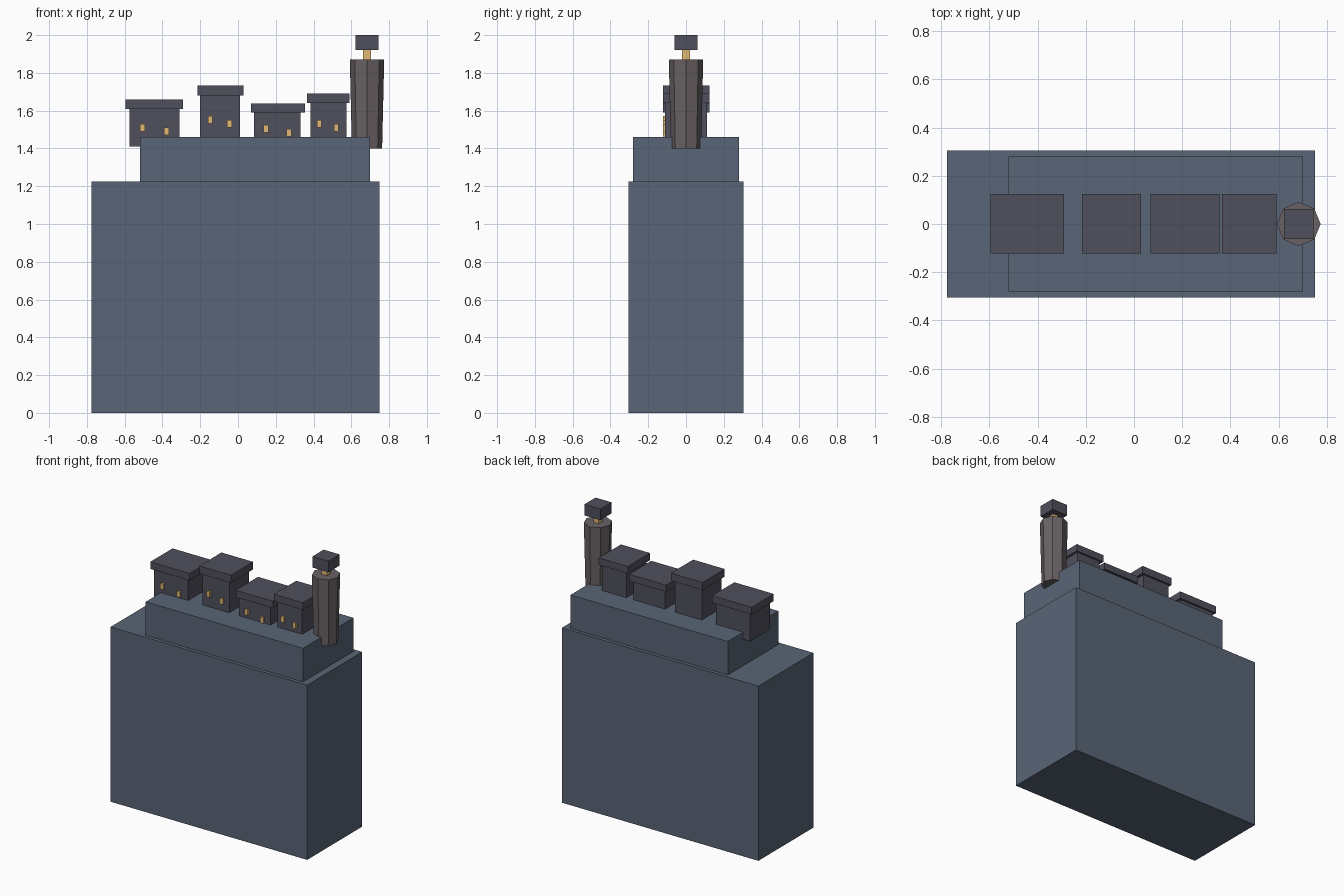
import bpy
from math import pi

if "Cube" in bpy.data.objects:
    bpy.data.objects.remove(bpy.data.objects["Cube"])


def material(name, rgb):
    m = bpy.data.materials.new(name)
    m.diffuse_color = (*rgb, 1)
    m.use_nodes = True
    m.node_tree.nodes["Principled BSDF"].inputs["Base Color"].default_value = m.diffuse_color
    return m


ROCK = material("rock", (0.10, 0.13, 0.18))
HOUSE = material("house_wall", (0.08, 0.08, 0.11))
STONE = material("tower_stone", (0.14, 0.12, 0.13))
GLOW = material("window_glow", (0.75, 0.48, 0.18))


def box(name, x, y, z, mat):
    """Box from (min, max) ranges on each axis."""
    r = (x, y, z)
    bpy.ops.mesh.primitive_cube_add(size=1, location=[(a + b) / 2 for a, b in r])
    ob = bpy.context.object
    ob.name = name
    ob.scale = [b - a for a, b in r]
    bpy.ops.object.transform_apply(location=False, rotation=False, scale=True)
    ob.data.materials.append(mat)
    return ob


# Cliff and upper ledge
box("cliff", (-0.775, 0.75), (-0.305, 0.305), (0, 1.225), ROCK)
box("ledge", (-0.52, 0.70), (-0.28, 0.28), (1.225, 1.46), ROCK)

# Houses: body x range, roof x range, eave height, roof top, windows (x, z)
houses = [
    ((-0.575, -0.31), (-0.595, -0.29), 1.61, 1.66, [(-0.505, 1.51), (-0.378, 1.49)]),
    ((-0.20, 0.01), (-0.215, 0.03), 1.68, 1.733, [(-0.147, 1.553), (-0.045, 1.53)]),
    ((0.085, 0.33), (0.068, 0.355), 1.59, 1.638, [(0.148, 1.505), (0.27, 1.483)]),
    ((0.385, 0.575), (0.365, 0.59), 1.64, 1.69, [(0.43, 1.53), (0.52, 1.51)]),
]
for i, (body, roof, eave, top, windows) in enumerate(houses, 1):
    box(f"house_{i}", body, (-0.11, 0.11), (1.41, eave), HOUSE)
    box(f"roof_{i}", roof, (-0.122, 0.124), (eave, top), HOUSE)
    for j, (wx, wz) in enumerate(windows, 1):
        box(f"window_{i}_{j}", (wx - 0.013, wx + 0.013), (-0.123, -0.105),
            (wz - 0.02, wz + 0.02), GLOW)

# Eight-sided light tower, slightly wider at the top
TX = 0.683
bpy.ops.mesh.primitive_cone_add(vertices=8, radius1=0.08, radius2=0.091, depth=0.47,
                                location=(TX, 0, 1.635))
tower = bpy.context.object
tower.name = "tower"
tower.data.materials.append(STONE)

# Lantern and cap
box("lantern", (TX - 0.02, TX + 0.02), (-0.02, 0.02), (1.865, 1.925), GLOW)
box("lantern_cap", (TX - 0.062, TX + 0.062), (-0.062, 0.062), (1.922, 2.0), HOUSE)
